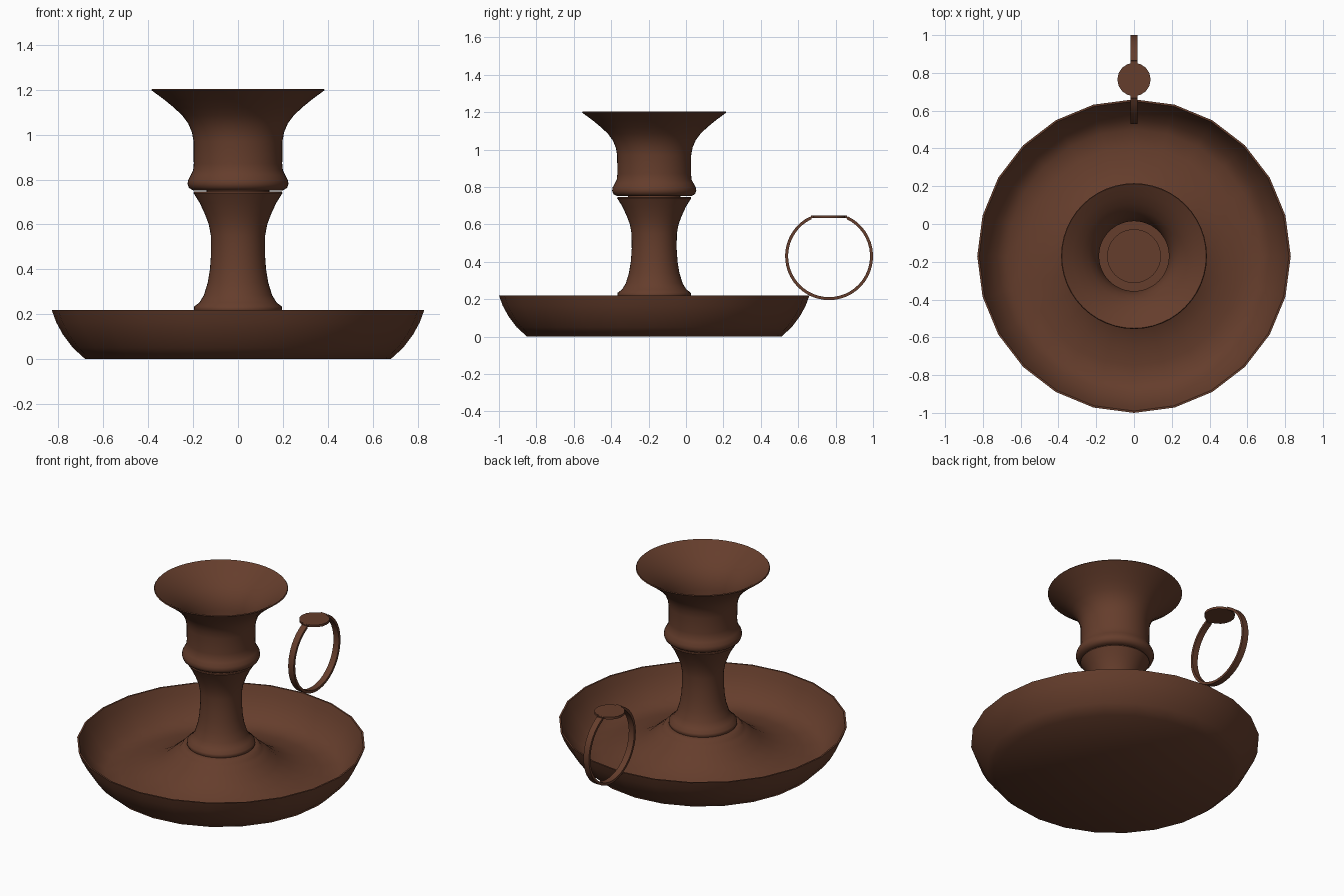
import bpy, bmesh, math

if "Cube" in bpy.data.objects:
    bpy.data.objects.remove(bpy.data.objects["Cube"])

CY = -0.17  # axis of the dish and column

mat = bpy.data.materials.new("brown_metal")
mat.diffuse_color = (0.13, 0.047, 0.025, 1)
mat.use_nodes = True
mat.node_tree.nodes["Principled BSDF"].inputs["Base Color"].default_value = mat.diffuse_color


def finish(name, bm, angle):
    bmesh.ops.remove_doubles(bm, verts=bm.verts, dist=1e-5)
    bmesh.ops.recalc_face_normals(bm, faces=bm.faces)
    me = bpy.data.meshes.new(name)
    bm.to_mesh(me)
    bm.free()
    ob = bpy.data.objects.new(name, me)
    bpy.context.collection.objects.link(ob)
    me.materials.append(mat)
    bpy.ops.object.select_all(action='DESELECT')
    ob.select_set(True)
    bpy.context.view_layer.objects.active = ob
    bpy.ops.object.shade_smooth_by_angle(angle=math.radians(angle))
    return ob


def lathe(name, profile, sides, y=CY, angle=50):
    """Spin a (radius, z) profile that starts and ends on the axis."""
    bm = bmesh.new()
    rings = []
    for r, z in profile:
        if r == 0:
            rings.append([bm.verts.new((0, y, z))] * sides)
        else:
            rings.append([bm.verts.new((r * math.sin(2 * math.pi * i / sides),
                                        y + r * math.cos(2 * math.pi * i / sides), z))
                          for i in range(sides)])
    for a, b in zip(rings, rings[1:]):
        for i in range(sides):
            j = (i + 1) % sides
            bm.faces.new(list(dict.fromkeys((a[i], a[j], b[j], b[i]))))
    return finish(name, bm, angle)


# Wide drip dish, floor rising to a stepped mound under the column
lathe("dish", [(0, 0), (0.68, 0), (0.735, 0.05), (0.78, 0.11), (0.81, 0.165),
               (0.83, 0.22), (0.82, 0.22), (0.8, 0.168), (0.77, 0.115),
               (0.725, 0.06), (0.67, 0.025), (0.58, 0.025), (0.48, 0.04),
               (0.4, 0.07), (0.33, 0.11), (0.28, 0.155), (0.25, 0.18),
               (0.235, 0.19), (0.225, 0.205), (0.205, 0.212), (0, 0.212)], 24)

# Waisted column
lathe("column", [(0, 0.205), (0.19, 0.205), (0.197, 0.22), (0.195, 0.235),
                 (0.172, 0.252), (0.152, 0.285), (0.135, 0.34), (0.125, 0.4),
                 (0.12, 0.47), (0.121, 0.55), (0.13, 0.6), (0.147, 0.645),
                 (0.17, 0.695), (0.198, 0.74), (0.196, 0.746), (0, 0.746)], 40)

# Short neck joining column and cup
lathe("neck", [(0, 0.74), (0.14, 0.74), (0.14, 0.757), (0, 0.757)], 40)

# Flared candle cup with a bead at its foot and a recessed floor
lathe("candle_cup", [(0, 0.752), (0.2, 0.752), (0.218, 0.762), (0.225, 0.78),
                     (0.222, 0.798), (0.21, 0.82), (0.2, 0.84), (0.197, 0.87),
                     (0.198, 0.97), (0.205, 1.01), (0.222, 1.05), (0.248, 1.085),
                     (0.285, 1.12), (0.33, 1.157), (0.386, 1.198), (0.382, 1.203),
                     (0.325, 1.168), (0.278, 1.132), (0.238, 1.094), (0.21, 1.055),
                     (0.193, 1.013), (0.185, 0.97), (0.185, 0.775), (0.14, 0.775),
                     (0.14, 0.76), (0, 0.76)], 48)

# Finger ring: flat band, open at the top where the thumb rest sits
RY, RZ, OUT, INN, HW = 0.765, 0.43, 0.235, 0.219, 0.019
bm = bmesh.new()
start, steps = math.radians(25), 40
prev = None
for k in range(steps + 1):
    a = start + (2 * math.pi - 2 * start) * k / steps
    sec = [bm.verts.new((x, RY + r * math.sin(a), RZ + r * math.cos(a)))
           for x, r in ((-HW, INN), (HW, INN), (HW, OUT), (-HW, OUT))]
    if prev:
        for i in range(4):
            j = (i + 1) % 4
            bm.faces.new((prev[i], prev[j], sec[j], sec[i]))
    else:
        bm.faces.new(sec)
    prev = sec
bm.faces.new(prev)
finish("finger_ring", bm, 40)

# Thumb rest disc
lathe("thumb_rest", [(0, 0.634), (0.088, 0.634), (0.088, 0.648), (0, 0.648)],
      16, y=RY)

# Narrow tabs bridging the disc to the ring ends
for side, label in ((-1, "front"), (1, "back")):
    bm = bmesh.new()
    bmesh.ops.create_cube(bm, size=1)
    for v in bm.verts:
        v.co = (v.co.x * 2 * HW, RY + side * 0.08 + v.co.y * 0.034,
                0.641 + v.co.z * 0.013)
    finish("thumb_rest_tab_" + label, bm, 40)
